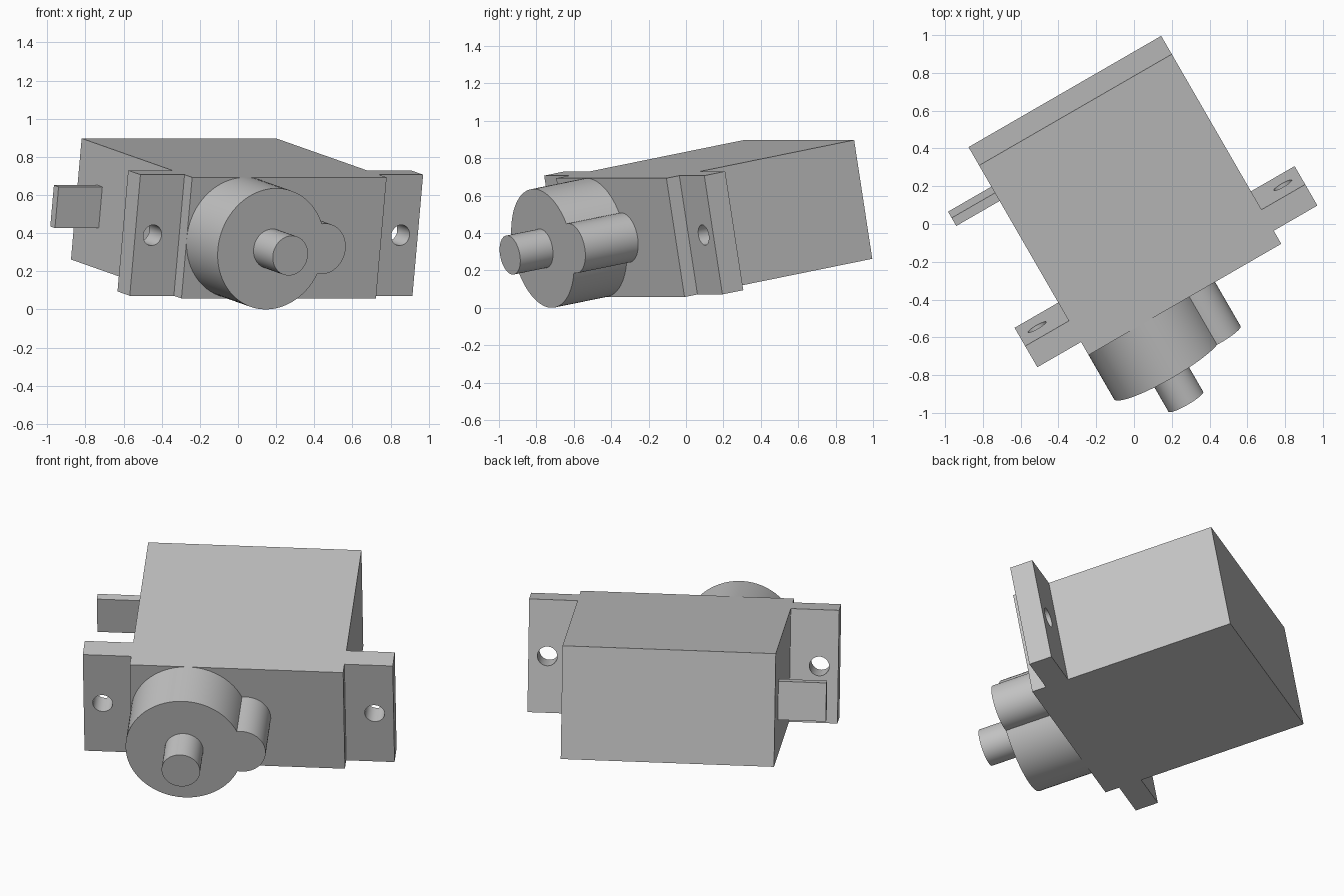
import bpy, bmesh
from math import sin, cos, acos, pi, radians
from mathutils import Matrix

cube = bpy.data.objects.get("Cube")
if cube:
    bpy.data.objects.remove(cube, do_unlink=True)

grey = bpy.data.materials.new("plain grey")
grey.use_nodes = True
colour = (0.55, 0.55, 0.55, 1)
grey.diffuse_color = colour
grey.node_tree.nodes["Principled BSDF"].inputs["Base Color"].default_value = colour

# The whole motor is turned and tipped forward
PLACE = (Matrix.Translation((-0.338, 0.653, 0.5795))
         @ Matrix.Rotation(radians(30), 4, 'Z')
         @ Matrix.Rotation(radians(10), 4, 'X'))

HALF_W, HALF_H, DEPTH = 0.589, 0.3225, 1.177
HOUSING_END = 1.508
SHAFT_X = HALF_H - HALF_W


def rect(x0, x1, half):
    return [(x0, -half), (x1, -half), (x1, half), (x0, half)]


def arc(cx, r, start, end, n):
    return [(cx + r * cos(start + (end - start) * i / n),
             r * sin(start + (end - start) * i / n)) for i in range(n + 1)]


def circle(cx, r, n=48):
    return arc(cx, r, 0, 2 * pi, n)[:-1]


def prism(name, loops, back, front):
    """Extrude an outline, with optional holes, from back to front depth."""
    bm = bmesh.new()
    for loop in loops:
        vs = [bm.verts.new((x, -back, z)) for x, z in loop]
        for i, v in enumerate(vs):
            bm.edges.new((v, vs[(i + 1) % len(vs)]))
    if len(loops) == 1:
        bm.faces.new(bm.verts[:])
    else:
        bmesh.ops.triangle_fill(bm, use_beauty=True, edges=bm.edges[:])
    ext = bmesh.ops.extrude_face_region(bm, geom=bm.faces[:], use_keep_orig=True)
    moved = [g for g in ext["geom"] if isinstance(g, bmesh.types.BMVert)]
    bmesh.ops.translate(bm, verts=moved, vec=(0, back - front, 0))
    bmesh.ops.recalc_face_normals(bm, faces=bm.faces[:])
    mesh = bpy.data.meshes.new(name)
    bm.to_mesh(mesh)
    bm.free()
    mesh.materials.append(grey)
    obj = bpy.data.objects.new(name, mesh)
    bpy.context.collection.objects.link(obj)
    obj.matrix_world = PLACE
    bpy.ops.object.select_all(action='DESELECT')
    obj.select_set(True)
    bpy.context.view_layer.objects.active = obj
    bpy.ops.object.shade_smooth_by_angle(angle=radians(30))


# Main case
prism("motor_case", [rect(-HALF_W, HALF_W, HALF_H)], 0, DEPTH)

# Mounting tabs with screw holes
for side, label in ((-1, "right"), (1, "left")):
    x0, x1 = sorted((side * HALF_W, side * (HALF_W + 0.267)))
    hole = circle(side * (HALF_W + 0.162), 0.055, 32)
    prism(label + "_mounting_tab", [rect(x0, x1, HALF_H), hole], 0.965, 1.096)

# Gear housing: a large round boss merged with a small one
big, small, gap = HALF_H, 0.135, 0.316
cross = (gap ** 2 + big ** 2 - small ** 2) / (2 * gap)
a_big = acos(cross / big)
a_small = acos((cross - gap) / small)
outline = (arc(SHAFT_X, big, a_big, 2 * pi - a_big, 64)
           + arc(SHAFT_X + gap, small, -a_small, a_small, 32)[1:-1])
prism("gear_housing", [outline], DEPTH, HOUSING_END)

# Output shaft
prism("output_shaft", [circle(SHAFT_X, 0.106)], HOUSING_END, 1.713)

# Flat cable stub on the right side
prism("cable_stub", [rect(-HALF_W - 0.265, -HALF_W, 0.11)], 0.208, 0.258)
